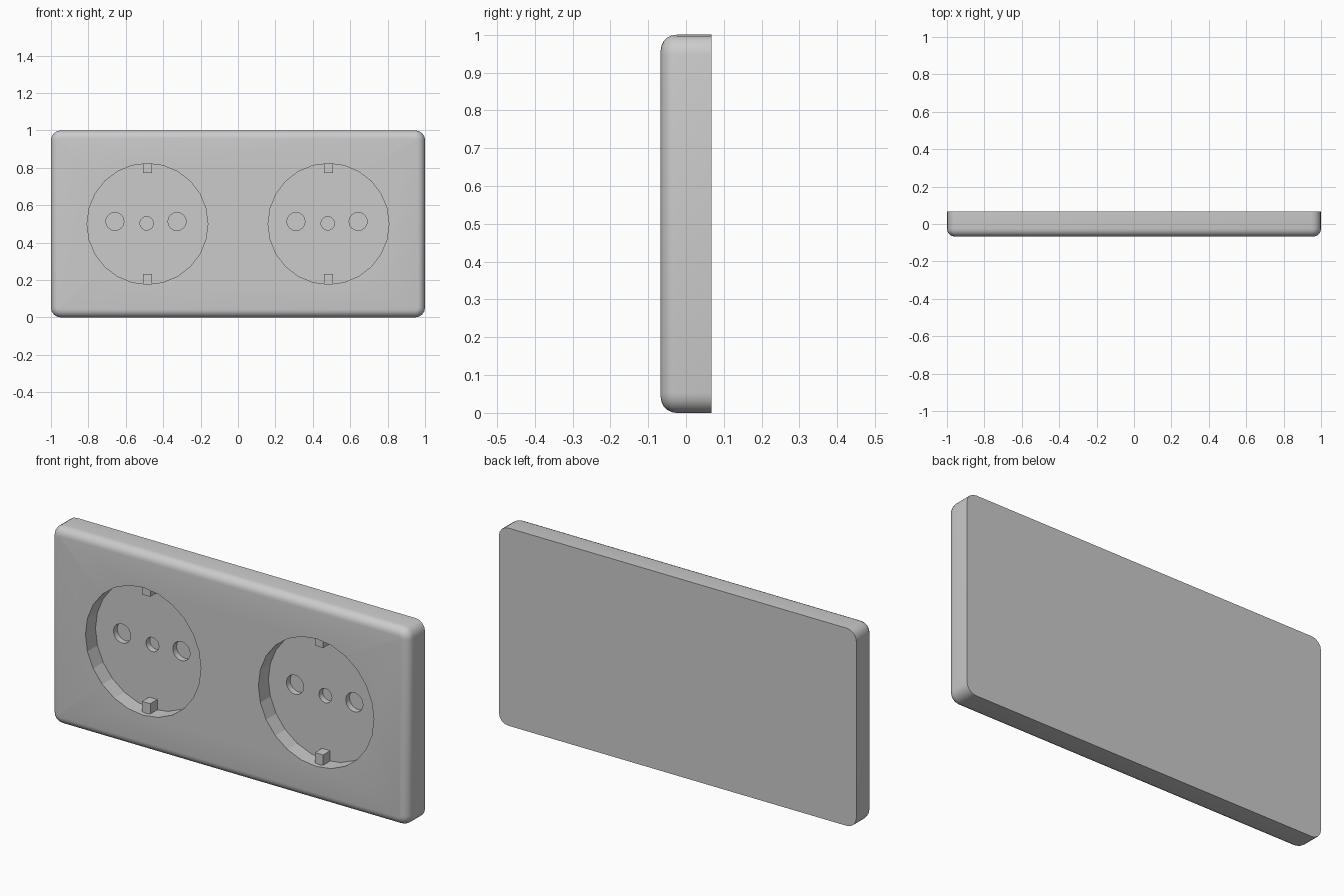
import bpy, bmesh
from math import pi
from mathutils import Matrix, Vector

if "Cube" in bpy.data.objects:
    bpy.data.objects.remove(bpy.data.objects["Cube"])

FRONT, BACK, FLOOR = -0.067, 0.067, 0.013


def new_object(name, bm):
    bmesh.ops.recalc_face_normals(bm, faces=bm.faces)
    mesh = bpy.data.meshes.new(name)
    bm.to_mesh(mesh)
    bm.free()
    ob = bpy.data.objects.new(name, mesh)
    bpy.context.collection.objects.link(ob)
    return ob


def box_bm(x0, x1, y0, y1, z0, z1):
    bm = bmesh.new()
    mid = Vector((x0 + x1, y0 + y1, z0 + z1)) / 2
    bmesh.ops.create_cube(bm, size=1, matrix=Matrix.Translation(mid)
                          @ Matrix.Diagonal((x1 - x0, y1 - y0, z1 - z0, 1)))
    return bm


def cylinder(name, x, z, r, y0, y1, sides):
    bm = bmesh.new()
    bmesh.ops.create_cone(bm, cap_ends=True, segments=sides, radius1=r, radius2=r, depth=y1 - y0,
                          matrix=Matrix.Translation((x, (y0 + y1) / 2, z)) @ Matrix.Rotation(pi / 2, 4, 'X'))
    return new_object(name, bm)


def square_ring(name, x, z, half, width, y0, y1):
    bm = bmesh.new()
    vs = [bm.verts.new((x + a * half, y0, z + b * half)) for a, b in ((-1, -1), (1, -1), (1, 1), (-1, 1))]
    face = bm.faces.new(vs)
    bmesh.ops.inset_region(bm, faces=[face], thickness=width)
    bmesh.ops.delete(bm, geom=[face], context='FACES')
    ext = bmesh.ops.extrude_face_region(bm, geom=bm.faces[:], use_keep_orig=True)
    bmesh.ops.translate(bm, vec=(0, y1 - y0, 0),
                        verts=[g for g in ext['geom'] if isinstance(g, bmesh.types.BMVert)])
    return new_object(name, bm)


def cut(ob, cutter):
    mod = ob.modifiers.new("cut", 'BOOLEAN')
    mod.operation, mod.solver, mod.object = 'DIFFERENCE', 'EXACT', cutter
    bpy.context.view_layer.objects.active = ob
    bpy.ops.object.modifier_apply(modifier=mod.name)
    bpy.data.objects.remove(cutter, do_unlink=True)


# wall plate: rounded corners, then rounded front rim
bm = box_bm(-1, 1, FRONT, BACK, 0, 1)
corners = [e for e in bm.edges if abs(e.verts[0].co.y - e.verts[1].co.y) > 0.1]
bmesh.ops.bevel(bm, geom=corners, offset=0.052, segments=4, profile=0.5, affect='EDGES')
rim = [e for e in bm.edges if all(abs(v.co.y - FRONT) < 1e-4 for v in e.verts)]
bmesh.ops.bevel(bm, geom=rim, offset=0.042, segments=5, profile=0.5, affect='EDGES')
plate = new_object("wall_plate", bm)

for side, cx in (("left", -0.484), ("right", 0.484)):
    # square seam around the socket
    cut(plate, square_ring("seam_cutter", cx + 0.002, 0.507, 0.407, 0.013, FRONT - 0.02, FRONT + 0.02))
    # round recess, two pin holes and the screw hole
    cut(plate, cylinder("recess_cutter", cx, 0.5, 0.323, FRONT - 0.02, FLOOR, 24))
    for dx, z, r in ((-0.174, 0.513, 0.048), (0.158, 0.513, 0.048), (-0.004, 0.503, 0.036)):
        cut(plate, cylinder("hole_cutter", cx + dx, z, r, FLOOR - 0.03, FLOOR + 0.03, 24))
    # earth clips
    for where, z0, z1 in (("upper", 0.773, 0.825), ("lower", 0.175, 0.232)):
        new_object(f"{side}_{where}_earth_clip",
                   box_bm(cx - 0.023, cx + 0.023, -0.043, FLOOR + 0.002, z0, z1))

# smooth the rounded rim, keep hard edges and recess facets
bpy.ops.object.select_all(action='DESELECT')
plate.select_set(True)
bpy.context.view_layer.objects.active = plate
bpy.ops.object.shade_smooth_by_angle(angle=0.42)
for p in plate.data.polygons:
    c = p.center
    if any((c.x - s * 0.484) ** 2 + (c.z - 0.5) ** 2 < 0.11 and abs(p.normal.y) < 0.5 and p.area > 0.004
           for s in (-1, 1)):
        p.use_smooth = False
